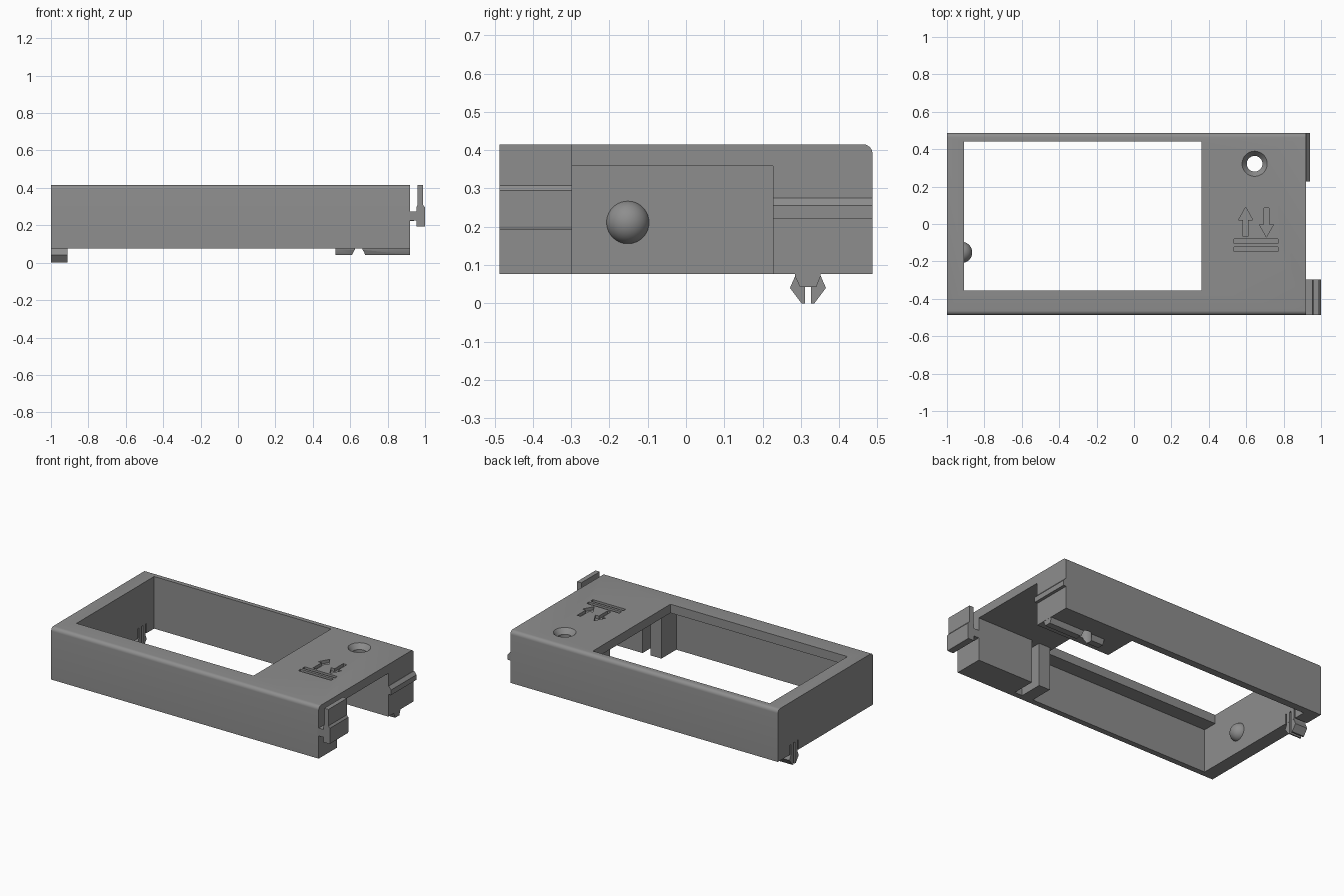
import bpy, bmesh, math

if "Cube" in bpy.data.objects:
    bpy.data.objects.remove(bpy.data.objects["Cube"])

grey = bpy.data.materials.new("grey plastic")
grey.diffuse_color = (0.27, 0.27, 0.27, 1)
grey.use_nodes = True
grey.node_tree.nodes["Principled BSDF"].inputs["Base Color"].default_value = grey.diffuse_color


def make(name, bm):
    bmesh.ops.recalc_face_normals(bm, faces=bm.faces)
    me = bpy.data.meshes.new(name)
    bm.to_mesh(me)
    bm.free()
    ob = bpy.data.objects.new(name, me)
    bpy.context.collection.objects.link(ob)
    me.materials.append(grey)
    return ob


def prism(name, pts, axis, a, b):
    """Extrude a 2D outline along an axis from a to b."""
    put = {"x": lambda p, t: (t, p[0], p[1]),
           "y": lambda p, t: (p[0], t, p[1]),
           "z": lambda p, t: (p[0], p[1], t)}[axis]
    bm = bmesh.new()
    lo = [bm.verts.new(put(p, a)) for p in pts]
    hi = [bm.verts.new(put(p, b)) for p in pts]
    bm.faces.new(lo)
    bm.faces.new(hi)
    n = len(pts)
    for i in range(n):
        j = (i + 1) % n
        bm.faces.new((lo[i], lo[j], hi[j], hi[i]))
    return make(name, bm)


def box(name, x0, x1, y0, y1, z0, z1):
    return prism(name, [(x0, y0), (x1, y0), (x1, y1), (x0, y1)], "z", z0, z1)


def cone(name, x, y, z0, z1, r0, r1):
    bm = bmesh.new()
    bmesh.ops.create_cone(bm, cap_ends=True, segments=48, radius1=r0, radius2=r1, depth=z1 - z0)
    bmesh.ops.translate(bm, verts=bm.verts, vec=(x, y, (z0 + z1) / 2))
    return make(name, bm)


def cut(ob, cutter):
    cutter.hide_render = True
    m = ob.modifiers.new("cut", "BOOLEAN")
    m.operation, m.solver, m.object = "DIFFERENCE", "EXACT", cutter
    bpy.context.view_layer.objects.active = ob
    bpy.ops.object.modifier_apply(modifier=m.name)
    bpy.data.objects.remove(cutter)


def smooth(ob):
    bpy.ops.object.select_all(action="DESELECT")
    ob.select_set(True)
    bpy.context.view_layer.objects.active = ob
    bpy.ops.object.shade_smooth_by_angle(angle=math.radians(30))


# frame: cross-section with rounded long top edges
R, HY, Z0, Z1 = 0.024, 0.487, 0.077, 0.415
arc = [(HY - R + R * math.cos(i * math.pi / 12), Z1 - R + R * math.sin(i * math.pi / 12))
       for i in range(7)]
frame = prism("frame", [(-HY, Z0), (HY, Z0)] + arc + [(-y, z) for y, z in reversed(arc)],
              "x", -1, 0.92)

# hollow underside, window, open end channel and slot in the front block
cut(frame, box("cavity", -0.91, 0.385, -0.45, 0.44, -0.1, 0.358))
cut(frame, box("window", -0.91, 0.36, -0.355, 0.44, 0.3, 0.6))
cut(frame, box("channel", 0.3, 1.1, -0.298, 0.227, -0.1, 0.358))
cut(frame, box("slot", 0.465, 0.52, -0.45, -0.25, -0.1, 0.358))

# relief notches beside the snap clip
for y0, y1 in ((0.275, 0.286), (0.311, 0.326), (0.351, 0.362)):
    cut(frame, box("notch", -1.1, -0.85, y0, y1, 0, 0.14))

# countersunk screw hole
HX, HYC = 0.645, 0.322
cut(frame, cone("bore", HX, HYC, -0.1, 0.6, 0.042, 0.042))
cut(frame, cone("countersink", HX, HYC, 0.375, 0.425, 0.036, 0.075))

# engraved arrows and bars
arrow = [(-0.013, -0.078), (0.013, -0.078), (0.013, 0.01), (0.038, 0.01),
         (0, 0.078), (-0.038, 0.01), (-0.013, 0.01)]
cut(frame, prism("up_arrow", [(0.597 + x, 0.012 + y) for x, y in arrow], "z", 0.395, 0.5))
cut(frame, prism("down_arrow", [(0.708 + x, 0.008 - y) for x, y in arrow], "z", 0.395, 0.5))
for y in (-0.093, -0.134):
    cut(frame, box("bar", 0.535, 0.77, y - 0.012, y + 0.012, 0.395, 0.5))
smooth(frame)

# locating rib under the back block, split by the screw hole
rib = prism("locating_rib", [(0.285, 0.08), (0.285, 0.07), (0.298, 0.042), (0.34, 0.042),
                             (0.351, 0.07), (0.351, 0.08)], "x", 0.52, 0.919)
cut(rib, cone("bore", HX, HYC, -0.1, 0.6, 0.042, 0.042))
smooth(rib)

# snap clip: two mirrored barbed prongs under the left wall
for side, name in ((-1, "clip_prong_front"), (1, "clip_prong_back")):
    prong = [(0.0075, 0.13), (0.0075, 0), (0.017, 0), (0.047, 0.04), (0.033, 0.072), (0.033, 0.13)]
    prism(name, [(0.3185 + side * y, z) for y, z in prong], "x", -0.999, -0.911)

# hooked latch on the front corner of the open end
prism("end_hook", [(0.91, 0.225), (0.955, 0.225), (0.955, 0.193), (0.998, 0.193), (1.0, 0.2),
                   (1.0, 0.295), (0.99, 0.308), (0.99, 0.415), (0.96, 0.415), (0.96, 0.308),
                   (0.955, 0.3), (0.955, 0.275), (0.91, 0.275)], "y", -0.487, -0.298)

# sloped catch rail on the back corner of the open end
prism("catch_rail", [(0.91, 0.222), (0.94, 0.222), (0.94, 0.255), (0.922, 0.275),
                     (0.91, 0.275)], "y", 0.227, 0.487)

# round detent on the inner left wall
bm = bmesh.new()
bmesh.ops.create_uvsphere(bm, u_segments=40, v_segments=20, radius=0.057)
bmesh.ops.translate(bm, verts=bm.verts, vec=(-0.922, -0.152, 0.211))
detent = make("detent", bm)
smooth(detent)
